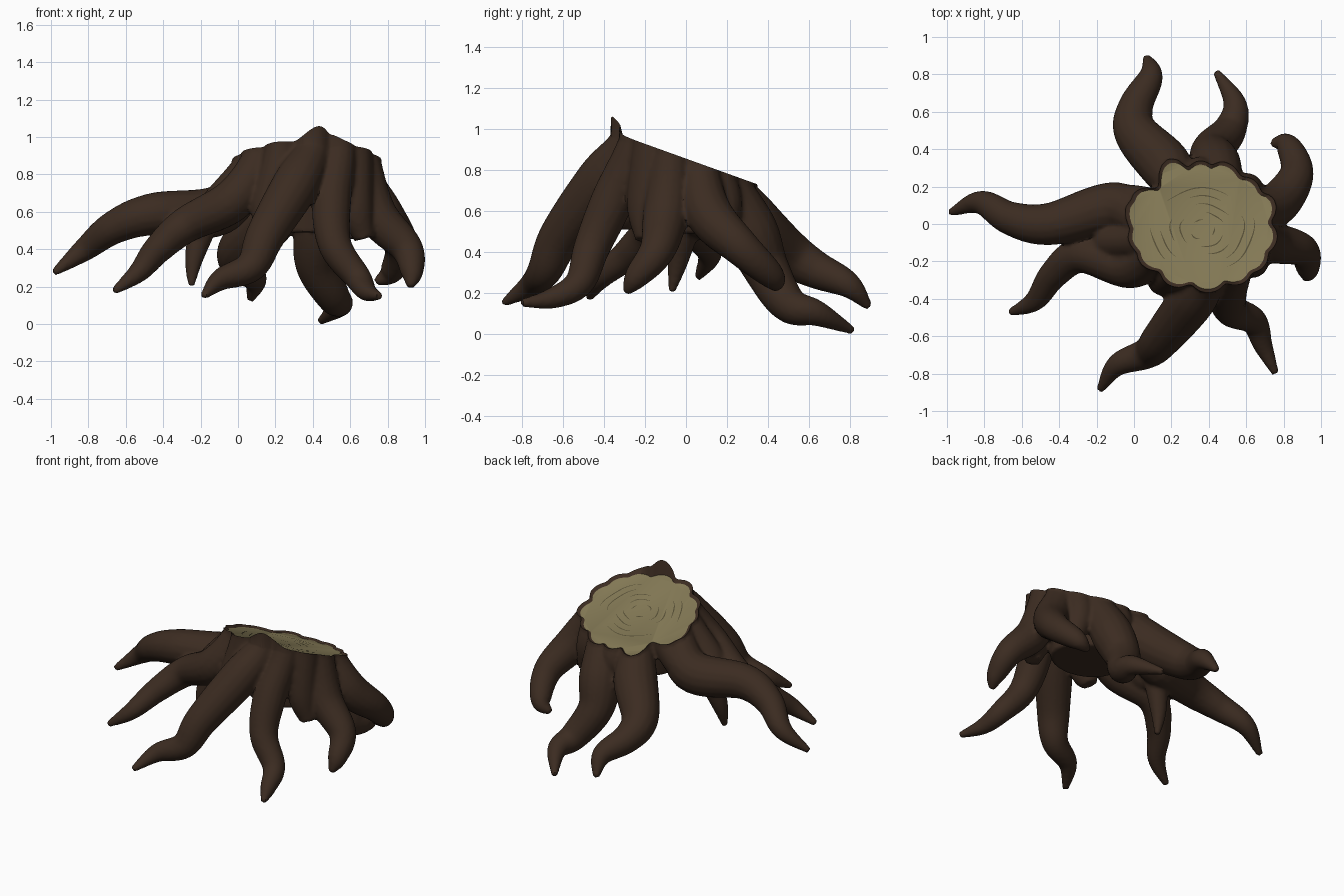
import bpy, bmesh, math, random
from mathutils import Vector, Matrix

if "Cube" in bpy.data.objects:
    bpy.data.objects.remove(bpy.data.objects["Cube"])

random.seed(4)


def material(name, rgb):
    m = bpy.data.materials.new(name)
    m.diffuse_color = (*rgb, 1)
    m.use_nodes = True
    m.node_tree.nodes["Principled BSDF"].inputs["Base Color"].default_value = m.diffuse_color
    return m


BARK = material("dark bark", (0.044, 0.0245, 0.015))
WOOD = material("cut wood", (0.225, 0.188, 0.09))
RING = material("ring line", (0.09, 0.075, 0.035))

CENTRE = Vector((.365, -.03, .862))   # middle of the slanted saw cut
SLOPE = -.36

# Roots: angle on the trunk, shoulder thickness, then shoulder, bends and tip
ROOTS = [
    (174, .135, (-.1, .09, .62), (-.45, .0, .6), (-.66, .03, .53), (-.82, .115, .41), (-.985, .06, .285)),  # left
    (212, .115, (-.02, -.23, .68), (-.28, -.165, .54), (-.43, -.27, .41), (-.53, -.41, .29), (-.665, -.475, .185)),
    (275, .125, (.31, -.41, .76), (.15, -.61, .49), (.07, -.69, .32), (-.09, -.755, .25), (-.185, -.89, .16)),  # front
    (303, .105, (.5, -.36, .66), (.52, -.46, .43), (.64, -.52, .26), (.69, -.65, .185), (.757, -.8, .16)),
    (350, .11, (.74, -.1, .6), (.9, -.14, .42), (.93, -.24, .29), (.92, -.295, .21)),  # right
    (22, .115, (.77, .11, .6), (.87, .27, .43), (.82, .42, .29), (.735, .435, .235)),
    (68, .135, (.44, .31, .52), (.42, .39, .33), (.51, .5, .155), (.54, .64, .11), (.44, .815, .025)),  # back
    (118, .14, (.17, .31, .57), (.01, .49, .41), (.01, .63, .325), (.09, .79, .25), (.067, .895, .14)),
]
RIDGES = (150, 193, 242, 326, 45, 93)


def around(deg, rx, ry, z, r):
    a = math.radians(deg)
    return (.375 + rx * math.cos(a), -.03 + ry * math.sin(a), z, r)


def trunk_part(deg):
    z = CENTRE.z + SLOPE * .25 * math.sin(math.radians(deg))
    return [around(deg, .28, .215, z + .2, .09), around(deg, .30, .248, z, .095)]


def root_path(deg, thick, *pts):
    n = len(pts) - 1
    return trunk_part(deg) + [(*p, .02 + (thick - .02) * (1 - i / n) ** .7) for i, p in enumerate(pts)]


def ridge_path(deg):
    c = math.cos(math.radians(deg))
    reach = .47 - .13 * c
    return trunk_part(deg) + [around(deg, reach * .85, .3, .64, .092), around(deg, reach, .29, .51 - .05 * c, .055)]


def spline(pts, steps=8):
    """Catmull-Rom through 4D points"""
    p = [Vector(q) for q in pts]
    p = [2 * p[0] - p[1]] + p + [2 * p[-1] - p[-2]]
    out = []
    for a, b, c, d in zip(p, p[1:], p[2:], p[3:]):
        for i in range(steps):
            t = i / steps
            out.append(b + (c - a) * (t / 2) + (a * 2 - b * 5 + c * 4 - d) * (t * t / 2)
                       + (b * 3 - a - c * 3 + d) * (t ** 3 / 2))
    return out + [p[-2]]


def tube(bm, pts, n=16):
    path = spline(pts)
    pos = [q.to_3d() for q in path]
    tan = [(pos[min(i + 1, len(pos) - 1)] - pos[max(i - 1, 0)]).normalized() for i in range(len(pos))]
    rot = tan[0].to_track_quat('Z', 'Y')
    loops = []
    for i, q in enumerate(path):
        if i:
            rot = tan[i - 1].rotation_difference(tan[i]) @ rot
        loops.append([bm.verts.new(pos[i] + rot @ Vector((math.cos(k * math.tau / n), math.sin(k * math.tau / n), 0))
                                   * max(q.w, .012)) for k in range(n)])
    for r, s in zip(loops, loops[1:]):
        for k in range(n):
            bm.faces.new((r[k], r[(k + 1) % n], s[(k + 1) % n], s[k]))
    bm.faces.new(loops[0][::-1])
    bm.faces.new(loops[-1])


# Trunk core, roots, bark ridges and a small hanging root, fused into one skin
bm = bmesh.new()
for root in ROOTS:
    tube(bm, root_path(*root))
for deg in RIDGES:
    tube(bm, ridge_path(deg))
tube(bm, [(-.18, .0, .56, .08), (-.235, -.04, .36, .05), (-.25, -.07, .215, .018)])
bmesh.ops.create_cone(bm, cap_ends=True, segments=48, radius1=.24, radius2=.33, depth=.66,
                      matrix=Matrix.Translation((.37, -.03, .83)) @ Matrix.Diagonal((1, .8, 1, 1)))
mesh = bpy.data.meshes.new("stump")
bm.to_mesh(mesh)
bm.free()
mesh.materials.append(BARK)
mesh.materials.append(WOOD)
stump = bpy.data.objects.new("stump", mesh)
bpy.context.collection.objects.link(stump)
bpy.context.view_layer.objects.active = stump
stump.select_set(True)
remesh = stump.modifiers.new("fuse", 'REMESH')
remesh.mode = 'VOXEL'
remesh.voxel_size = .013
soft = stump.modifiers.new("soften", 'SMOOTH')
soft.factor = .5
soft.iterations = 4
for name in ("fuse", "soften"):
    bpy.ops.object.modifier_apply(modifier=name)

# Slanted saw cut with a raised bark rim and a splintered peak at the front
mesh = stump.data
bm = bmesh.new()
bm.from_mesh(mesh)
bmesh.ops.bisect_plane(bm, geom=bm.verts[:] + bm.edges[:] + bm.faces[:], dist=1e-4,
                       plane_co=CENTRE, plane_no=(0, -SLOPE, 1), clear_outer=True)
for f in bm.faces:
    f.material_index = 0
edges = [e for e in bm.edges if e.is_boundary]
caps = bmesh.ops.edgeloop_fill(bm, edges=edges)["faces"]
cap = max(caps, key=lambda f: f.calc_area())
cap.normal_update()
if cap.normal.z < 0:
    cap.normal_flip()
rim = list(cap.verts)
bm.faces.remove(cap)
inner = [bm.verts.new(CENTRE + (v.co - CENTRE) * .945) for v in rim]
for i in range(len(rim)):
    j = (i + 1) % len(rim)
    bm.faces.new((rim[i], rim[j], inner[j], inner[i])).material_index = 0
cap = bm.faces.new(inner)
cap.material_index = 1
for v in rim:
    d = math.hypot(v.co.x - .45, v.co.y + .38)
    v.co.z += .014 + .08 * math.exp(-(d / .1) ** 2)
low = min(v.co.z for v in bm.verts)
bmesh.ops.translate(bm, verts=bm.verts[:], vec=(0, 0, -low))
bmesh.ops.triangulate(bm, faces=[cap])
bm.normal_update()
bm.to_mesh(mesh)
bm.free()
bpy.ops.object.shade_smooth_by_angle(angle=math.radians(40))

# Growth rings: thin broken arcs lying on the cut
bm = bmesh.new()
for s in (.2, .36, .52, .68, .84):
    start = random.uniform(0, math.tau)
    for part in range(3):
        a0 = start + part * math.tau / 3
        span = random.uniform(.7, 1.5)
        prev = None
        for i in range(17):
            a = a0 + span * i / 16
            half = .003 * math.sin(math.pi * i / 16) + .0005
            pair = []
            for side in (-1, 1):
                r = s * (1 + .03 * math.sin(5 * a)) + side * half / .3
                x, y = .33 * r * math.cos(a), .26 * r * math.sin(a)
                pair.append(bm.verts.new((CENTRE.x + x, CENTRE.y + y, CENTRE.z + SLOPE * y - low + .002)))
            if prev:
                bm.faces.new((prev[0], prev[1], pair[1], pair[0]))
            prev = pair
for f in bm.faces:
    f.normal_update()
    if f.normal.z < 0:
        f.normal_flip()
rings = bpy.data.meshes.new("growth_rings")
bm.to_mesh(rings)
bm.free()
rings.materials.append(RING)
bpy.context.collection.objects.link(bpy.data.objects.new("growth_rings", rings))
